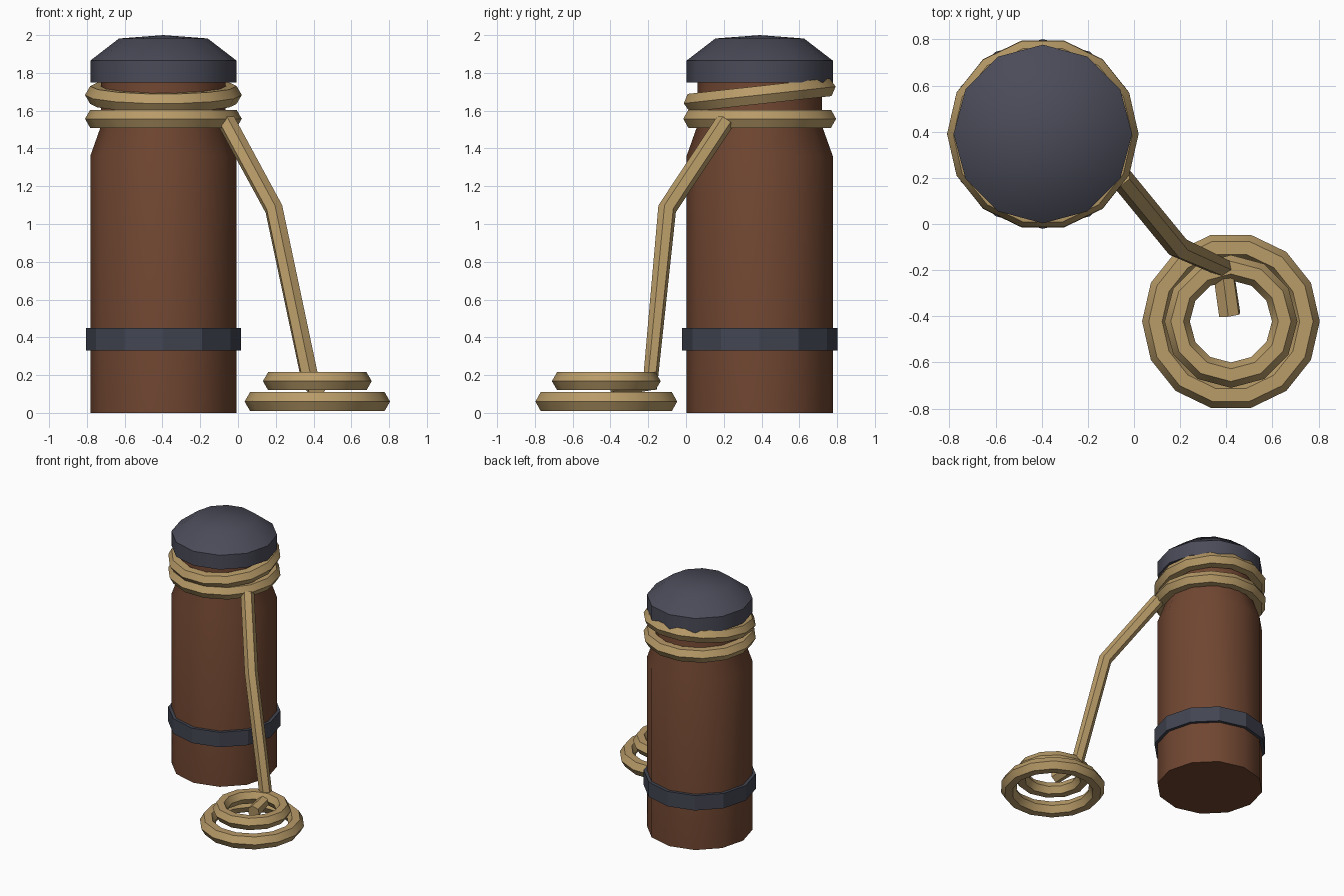
import bpy, math

if "Cube" in bpy.data.objects:
    bpy.data.objects.remove(bpy.data.objects["Cube"])

def material(name, rgb):
    # sRGB 0-255 to linear
    m = bpy.data.materials.new(name)
    lin = [((c / 255 + 0.055) / 1.055) ** 2.4 for c in rgb]
    m.diffuse_color = (*lin, 1)
    m.use_nodes = True
    m.node_tree.nodes["Principled BSDF"].inputs["Base Color"].default_value = m.diffuse_color
    return m

WOOD = material("brown wood", (112, 70, 49))
IRON = material("dark iron", (75, 75, 89))
BAND = material("band iron", (66, 69, 82))
ROPE = material("tan rope", (184, 155, 104))
POST = (-0.395, 0.39)
COIL = (0.42, -0.422)

def finish(ob, name, mat, smooth=True):
    ob.name = name
    ob.data.materials.append(mat)
    bpy.ops.object.select_all(action='DESELECT')
    ob.select_set(True)
    bpy.context.view_layer.objects.active = ob
    if smooth:
        bpy.ops.object.shade_smooth_by_angle(angle=math.radians(40))

def lathe(name, profile, mat, smooth=True, n=12):
    # Stack of (radius, z) rings around the post axis; radius 0 is a single tip
    verts, faces, rings = [], [], []
    for r, z in profile:
        ring = []
        for i in range(n if r else 1):
            a = math.tau * i / n
            ring.append(len(verts))
            verts.append((r * math.cos(a), r * math.sin(a), z))
        rings.append(ring)
    for lo, hi in zip(rings, rings[1:]):
        for i in range(n):
            j = (i + 1) % n
            if len(hi) == 1:
                faces.append((lo[i], lo[j], hi[0]))
            else:
                faces.append((lo[i], lo[j], hi[j], hi[i]))
    faces.append(rings[0][::-1])
    if len(rings[-1]) > 1:
        faces.append(rings[-1])
    me = bpy.data.meshes.new(name)
    me.from_pydata(verts, [], faces)
    ob = bpy.data.objects.new(name, me)
    ob.location = (*POST, 0)
    bpy.context.collection.objects.link(ob)
    finish(ob, name, mat, smooth)

def loop(name, centre, z, major, minor, n=14, tilt=0):
    bpy.ops.mesh.primitive_torus_add(
        major_segments=n, minor_segments=6, major_radius=major,
        minor_radius=minor, location=(*centre, z), rotation=(tilt, 0, 0))
    finish(bpy.context.object, name, ROPE)

# Bollard: wooden post, iron band, domed cap
lathe("post", [(0.387, 0), (0.387, 1.36), (0.33, 1.52), (0.33, 1.78)], WOOD)
lathe("iron_band", [(0.411, 0.33), (0.411, 0.45)], BAND, smooth=False)
lathe("cap", [(0.387, 1.75), (0.387, 1.865), (0.235, 1.982), (0, 2.0)], IRON)

# Rope loops round the neck and coiled on the ground
loop("neck_loop_lower", POST, 1.557, 0.36, 0.055)
loop("neck_loop_upper", POST, 1.683, 0.36, 0.055, tilt=0.11)
loop("coil_lower", COIL, 0.06, 0.327, 0.058)
loop("coil_upper", COIL, 0.168, 0.233, 0.055, n=12)

# Hanging rope strand from the neck down into the coil
curve = bpy.data.curves.new("rope_strand", 'CURVE')
curve.dimensions = '3D'
curve.bevel_depth = 0.05
curve.bevel_resolution = 1
curve.use_fill_caps = True
path = [(-0.06, 0.205, 1.54), (0.19, -0.1, 1.08),
        (0.385, -0.19, 0.16), (0.415, -0.395, 0.135)]
spline = curve.splines.new('POLY')
spline.points.add(len(path) - 1)
for p, co in zip(spline.points, path):
    p.co = (*co, 1)
strand = bpy.data.objects.new("rope_strand", curve)
bpy.context.collection.objects.link(strand)
bpy.ops.object.select_all(action='DESELECT')
strand.select_set(True)
bpy.context.view_layer.objects.active = strand
bpy.ops.object.convert(target='MESH')
finish(bpy.context.object, "rope_strand", ROPE)
